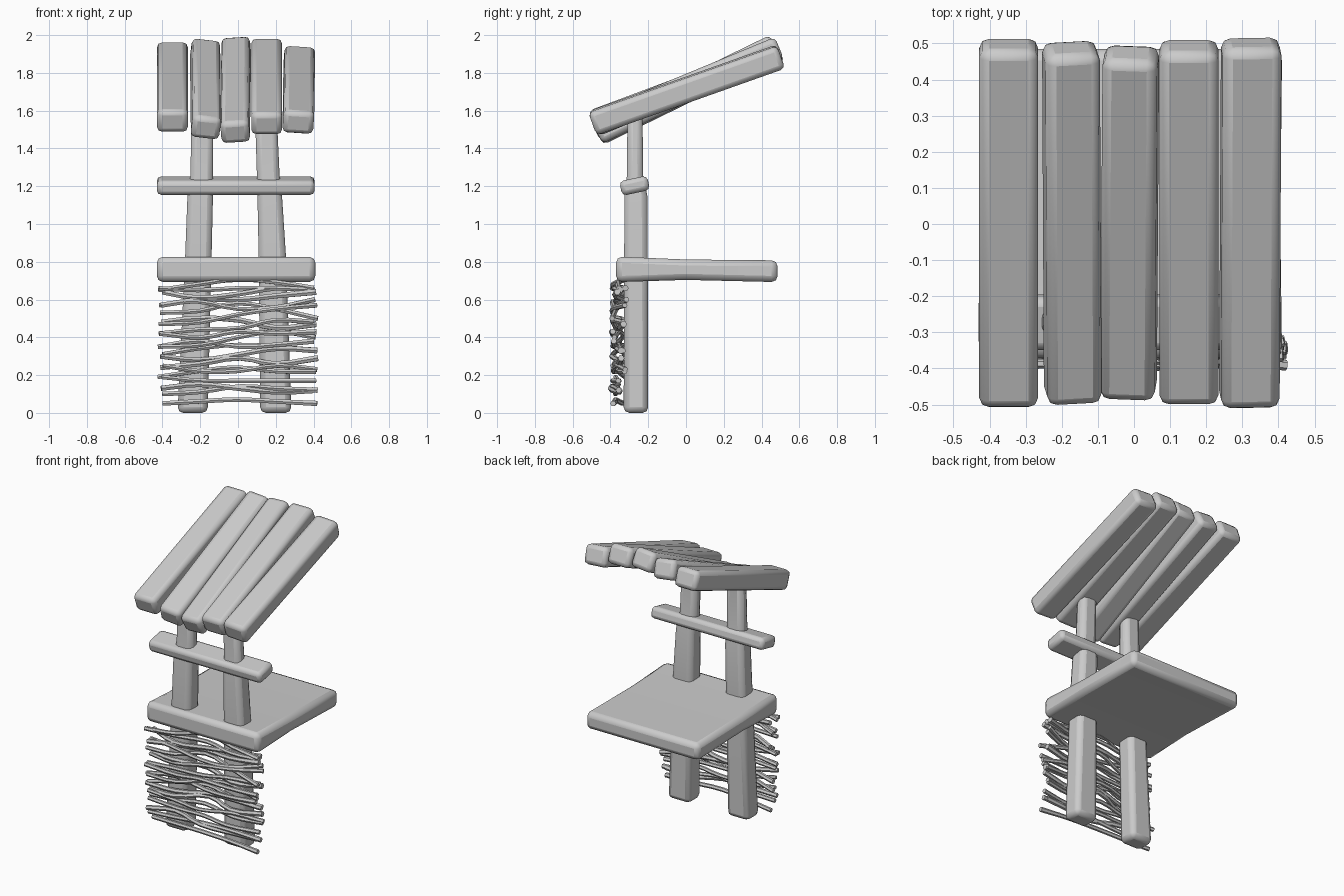
import bpy, bmesh, math, random
from mathutils import Matrix, Vector

if "Cube" in bpy.data.objects:
    bpy.data.objects.remove(bpy.data.objects["Cube"])

random.seed(4)
rad = math.radians
FORWARD = Matrix.Rotation(rad(-90), 4, 'X')   # local z runs along world +y


def finish(obj):
    bpy.ops.object.select_all(action='DESELECT')
    bpy.context.view_layer.objects.active = obj
    obj.select_set(True)
    bpy.ops.object.shade_smooth_by_angle(angle=rad(40))


def beam(name, rings, bevel, matrix=Matrix()):
    """Rectangular loft; rings are (x, y, z, width, depth) along local z."""
    bm = bmesh.new()
    loops = []
    for x, y, z, w, d in rings:
        loops.append([bm.verts.new((x + sx * w / 2, y + sy * d / 2, z))
                      for sx, sy in ((-1, -1), (1, -1), (1, 1), (-1, 1))])
    for a, b in zip(loops, loops[1:]):
        for i in range(4):
            j = (i + 1) % 4
            bm.faces.new((a[i], a[j], b[j], b[i]))
    bm.faces.new(loops[0][::-1])
    bm.faces.new(loops[-1])
    bm.transform(matrix)
    bmesh.ops.recalc_face_normals(bm, faces=bm.faces)
    me = bpy.data.meshes.new(name)
    bm.to_mesh(me)
    bm.free()
    obj = bpy.data.objects.new(name, me)
    bpy.context.collection.objects.link(obj)
    mod = obj.modifiers.new("rounded", 'BEVEL')
    mod.width, mod.segments = bevel, 2
    mod.limit_method, mod.angle_limit = 'ANGLE', rad(40)
    finish(obj)
    return obj


# Two leaning, tapering posts
beam("left_post", [(-.24, -.265, 0, .16, .13), (-.21, -.265, .82, .14, .125),
                   (-.2, -.265, 1.15, .135, .12), (-.192, -.27, 1.26, .12, .085),
                   (-.188, -.27, 1.6, .115, .08)], .03)
beam("right_post", [(.2, -.265, 0, .165, .13), (.182, -.265, .82, .145, .125),
                    (.168, -.265, 1.15, .13, .12), (.16, -.27, 1.26, .12, .085),
                    (.147, -.27, 1.6, .115, .08)], .03)

# Counter slab, thicker at the front
beam("counter", [(-.01, -.76, -.37, .84, .135), (-.01, -.758, 0, .83, .108),
                 (-.01, -.75, .485, .84, .115)], .032, FORWARD)

# Tilted crossbar
bar_matrix = (Matrix.Translation((-.012, -.272, 1.203)) @ Matrix.Rotation(rad(12), 4, 'X')
              @ Matrix.Rotation(rad(90), 4, 'Y'))
beam("crossbar", [(0, 0, -.418, .078, .15), (0, 0, .418, .078, .15)], .024, bar_matrix)

# Roof planks: x, y, z, length, pitch, roll, yaw
planks = [(-.347, .003, 1.725, 1.06, 20.5, 0, 0),
          (-.172, .003, 1.715, 1.06, 23.5, 7, .3),
          (-.012, .003, 1.71, 1.05, 26, -4, -.4),
          (.152, .005, 1.728, 1.06, 22.5, 0, 0),
          (.322, .003, 1.71, 1.06, 19.5, 4, -.3)]
for n, (x, y, z, length, pitch, roll, yaw) in enumerate(planks, 1):
    m = (Matrix.Translation((x, y, z)) @ Matrix.Rotation(rad(yaw), 4, 'Z')
         @ Matrix.Rotation(rad(pitch), 4, 'X') @ Matrix.Rotation(rad(roll), 4, 'Y') @ FORWARD)
    wide = .163 if n in (1, 4, 5) else .152
    beam(f"roof_plank_{n}", [(0, 0, -length / 2, wide, .128), (0, 0, length / 2, wide, .128)],
         .027, m)

# Woven twigs: heights at left, left post, middle, right post, right
twigs = [(.65, .68, .705, .69, .66), (.66, .65, .66, .66, .65), (.64, .61, .63, .66, .66),
         (.57, .6, .6, .62, .64), (.57, .59, .55, .56, .6), (.53, .54, .58, .55, .5),
         (.47, .48, .52, .55, .57), (.48, .5, .49, .45, .47), (.42, .44, .45, .49, .48),
         (.42, .4, .43, .42, .43), (.35, .36, .4, .43, .4), (.35, .38, .35, .36, .38),
         (.31, .34, .36, .35, .33), (.3, .28, .31, .34, .33), (.24, .26, .29, .26, .29),
         (.25, .22, .22, .25, .23), (.19, .22, .24, .22, .22), (.19, .17, .17, .17, .17),
         (.13, .15, .13, .11, .12), (.1, .11, .14, .13, .12), (.05, .06, .07, .06, .05)]
curve = bpy.data.curves.new("woven_twigs", 'CURVE')
curve.dimensions = '3D'
curve.bevel_depth = .0145
curve.bevel_resolution = 1
curve.use_fill_caps = True
curve.resolution_u = 3
for n, heights in enumerate(twigs):
    spline = curve.splines.new('BEZIER')
    spline.bezier_points.add(4)
    size = random.uniform(.85, 1.1)
    for i, (p, z) in enumerate(zip(spline.bezier_points, heights)):
        x = (i - 2) * .205 + random.uniform(-.015, .015)
        at_post = i in (1, 3)
        y = random.uniform(-.39, -.35) if at_post else random.uniform(-.4, -.315)
        p.co = Vector((x, y, z))
        p.handle_left_type = p.handle_right_type = 'AUTO'
        p.radius = size * (1.15 if i == 4 else 1)
twig_obj = bpy.data.objects.new("woven_twigs", curve)
bpy.context.collection.objects.link(twig_obj)
bpy.ops.object.select_all(action='DESELECT')
bpy.context.view_layer.objects.active = twig_obj
twig_obj.select_set(True)
bpy.ops.object.convert(target='MESH')
finish(bpy.context.view_layer.objects.active)
